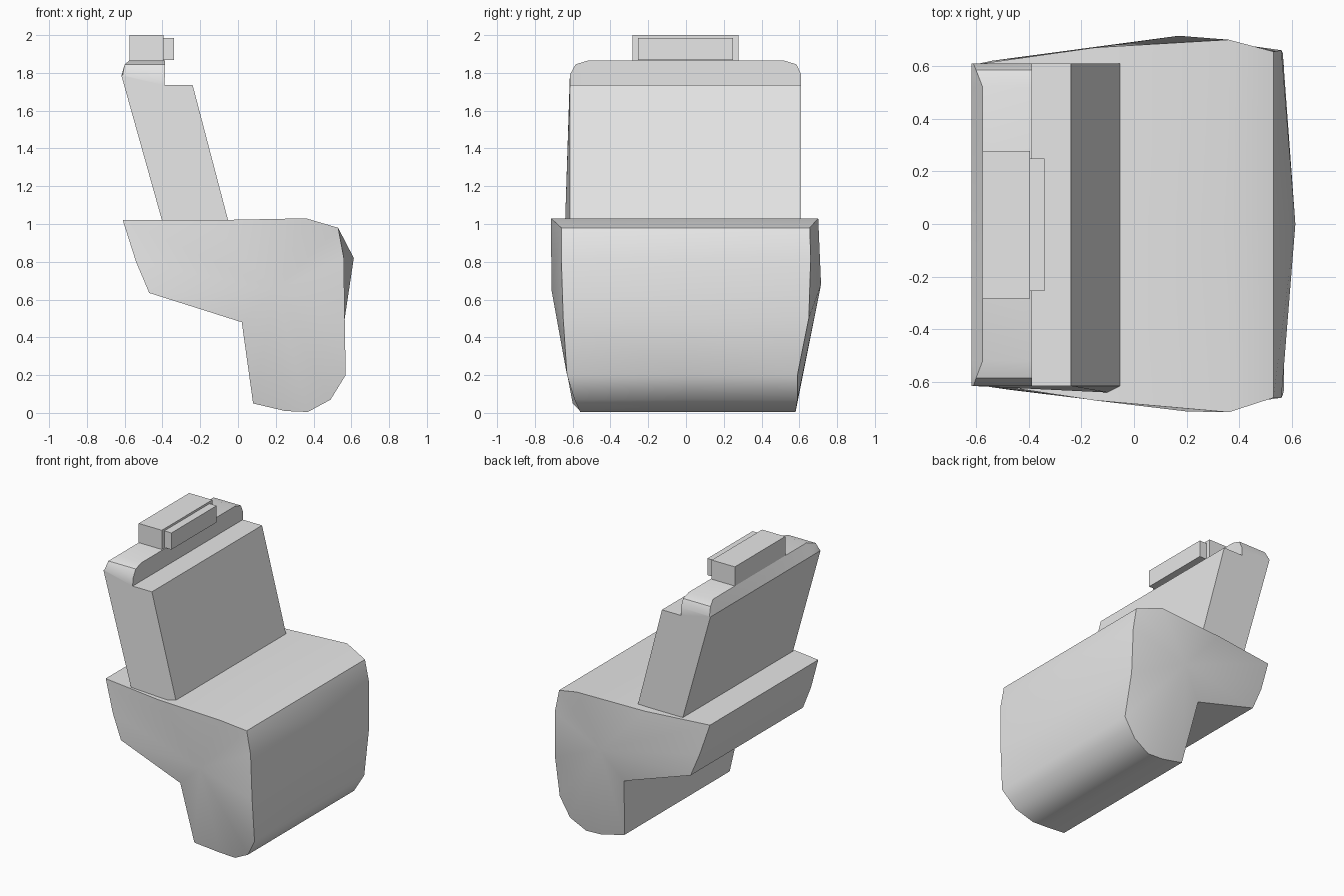
import bpy, bmesh
from math import radians

old = bpy.data.objects.get("Cube")
if old:
    bpy.data.objects.remove(old, do_unlink=True)

# One plain grey for the whole seat
GREY = (0.8, 0.8, 0.8, 1.0)
mat = bpy.data.materials.new("plain grey")
mat.use_nodes = True
mat.diffuse_color = GREY
mat.node_tree.nodes["Principled BSDF"].inputs["Base Color"].default_value = GREY


def finish(bm, name, smooth=None):
    bmesh.ops.recalc_face_normals(bm, faces=bm.faces)
    mesh = bpy.data.meshes.new(name)
    bm.to_mesh(mesh)
    bm.free()
    mesh.materials.append(mat)
    obj = bpy.data.objects.new(name, mesh)
    bpy.context.collection.objects.link(obj)
    if smooth:
        bpy.ops.object.select_all(action="DESELECT")
        obj.select_set(True)
        bpy.context.view_layer.objects.active = obj
        bpy.ops.object.shade_smooth_by_angle(angle=radians(smooth))
    return obj


def loft(name, rings, centres=None, smooth=None):
    """Bridge equal rings; close the ends flat or with a bulging fan."""
    bm = bmesh.new()
    loops = [[bm.verts.new(p) for p in ring] for ring in rings]
    n = len(rings[0])
    for a, b in zip(loops, loops[1:]):
        for i in range(n):
            j = (i + 1) % n
            bm.faces.new((a[i], a[j], b[j], b[i]))
    for k, loop in enumerate((loops[0], loops[-1])):
        if centres:
            c = bm.verts.new(centres[k])
            for i in range(n):
                bm.faces.new((loop[i], loop[(i + 1) % n], c))
        else:
            bm.faces.new(loop)
    return finish(bm, name, smooth)


def box(name, x, y, z):
    ring = lambda yy: [(x[0], yy, z[0]), (x[1], yy, z[0]),
                       (x[1], yy, z[1]), (x[0], yy, z[1])]
    return loft(name, [ring(y[0]), ring(y[1])])


# Seat base: side profile (x, z) with the reach of each point to either end
profile = [
    (-.61, 1.02, -.60, .605), (-.15, 1.02, -.67, .67), (.36, 1.03, -.715, .70),
    (.53, .98, -.66, .655), (.56, .82, -.66, .66), (.565, .5, -.65, .65),
    (.57, .2, -.63, .59), (.49, .07, -.59, .59), (.37, .005, -.56, .58),
    (.25, .01, -.56, .58), (.08, .05, -.60, .57), (.02, .48, -.67, .66),
    (-.47, .635, -.63, .62), (-.54, .8, -.62, .62),
]
near = [(x, a, z) for x, z, a, b in profile]
far = [(x, b, z) for x, z, a, b in profile]
middle = [(x, 0, z) for x, z, a, b in profile]
middle[4] = (.613, 0, .82)  # crown of the front panel
loft("seat_base", [near, middle, far],
     [(.2, -.712, .65), (.17, .715, .68)], smooth=40)

# Backrest: stepped, leaning profile whose top corners are chamfered
stations = [(-.615, 1.79, -.61), (-.585, 1.845, -.60), (-.52, 1.865, -.575),
            (.52, 1.865, -.575), (.585, 1.845, -.60), (.61, 1.79, -.61)]
rings = []
for y, top, back in stations:
    bulge = -.025 if y < -.6 else 0
    rings.append([(-.05, y, 1.01), (-.24, y, 1.735), (-.39, y, 1.735),
                  (-.387, y, top), (back, y, top), (-.617, y, 1.785),
                  (-.40, y, 1.01), (-.10, y + bulge, 1.01)])
loft("backrest", rings, smooth=30)

# Headrest block with its thin front pad
box("headrest", (-.575, -.395), (-.283, .278), (1.86, 2.0))
box("headrest_pad", (-.395, -.34), (-.255, .248), (1.868, 1.985))
